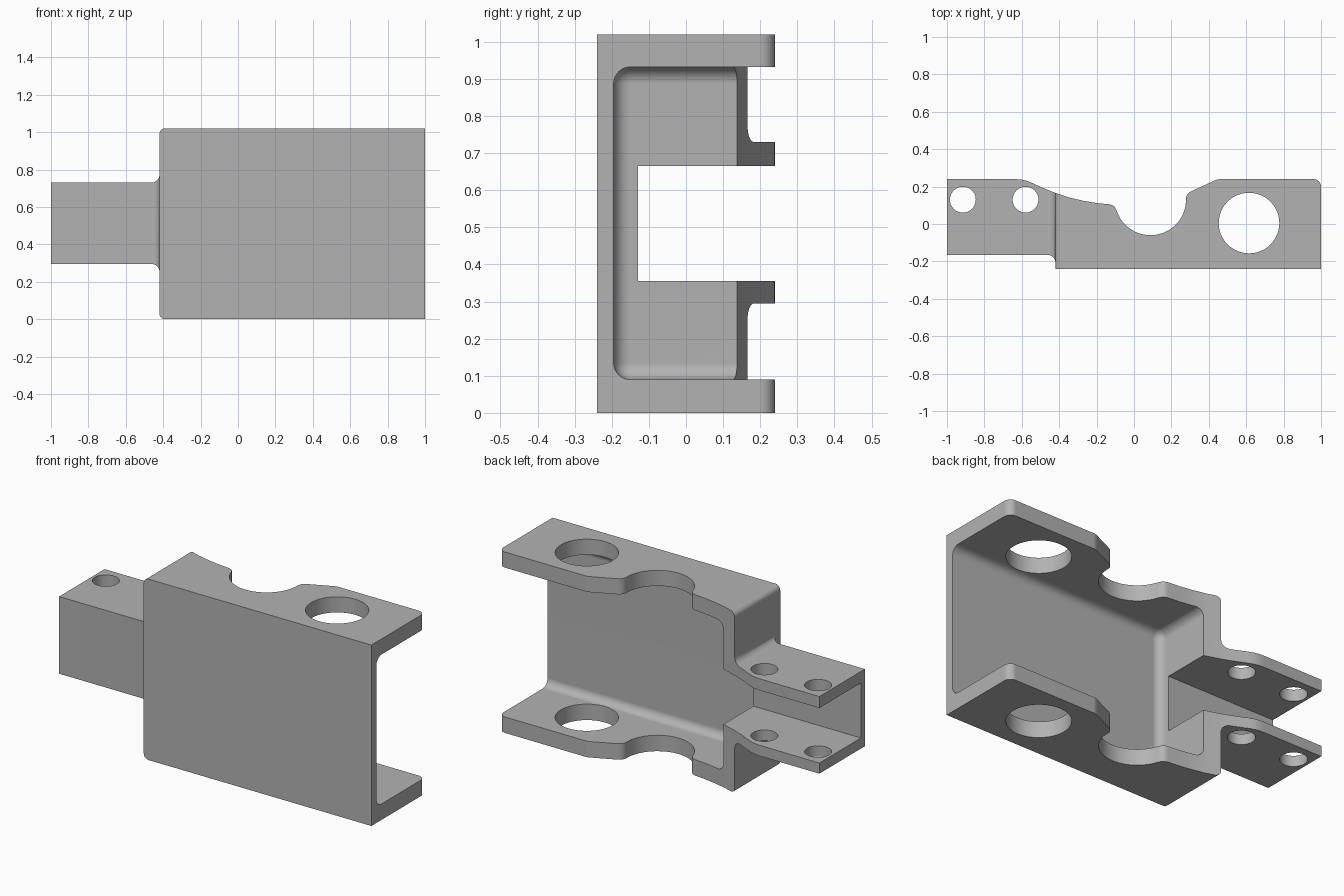
import bpy, bmesh
from math import sin, cos, pi, radians, atan2

cube = bpy.data.objects.get("Cube")
if cube:
    bpy.data.objects.remove(cube, do_unlink=True)

grey = bpy.data.materials.new("plain grey")
grey.use_nodes = True
grey.diffuse_color = (0.45, 0.45, 0.45, 1)
grey.node_tree.nodes["Principled BSDF"].inputs["Base Color"].default_value = (0.45, 0.45, 0.45, 1)


def make(name, bm):
    bmesh.ops.recalc_face_normals(bm, faces=bm.faces[:])
    mesh = bpy.data.meshes.new(name)
    bm.to_mesh(mesh)
    bm.free()
    mesh.materials.append(grey)
    obj = bpy.data.objects.new(name, mesh)
    bpy.context.collection.objects.link(obj)
    return obj


def loft(name, rings):
    bm = bmesh.new()
    loops = [[bm.verts.new(p) for p in ring] for ring in rings]
    n = len(loops[0])
    for a, b in zip(loops, loops[1:]):
        for i in range(n):
            bm.faces.new((a[i], a[(i + 1) % n], b[(i + 1) % n], b[i]))
    bm.faces.new(loops[0])
    bm.faces.new(loops[-1])
    return make(name, bm)


def prism_z(name, outline, low=-0.2, high=1.3):
    return loft(name, [[(x, y, z) for x, y in outline] for z in (low, high)])


def box(name, x0, x1, y0, y1, z0, z1):
    return prism_z(name, [(x0, y0), (x1, y0), (x1, y1), (x0, y1)], z0, z1)


def arc(cx, cy, r, start, end, steps=8):
    angles = [radians(start + (end - start) * i / steps) for i in range(steps + 1)]
    return [(cx + r * cos(a), cy + r * sin(a)) for a in angles]


def bevel(obj, radius, rule):
    bm = bmesh.new()
    bm.from_mesh(obj.data)
    edges = [e for e in bm.edges if rule(*[v.co for v in e.verts])]
    bmesh.ops.bevel(bm, geom=edges, offset=radius, segments=8, profile=0.5, affect='EDGES')
    bm.to_mesh(obj.data)
    bm.free()


def combine(target, other, operation):
    mod = target.modifiers.new(operation.lower(), 'BOOLEAN')
    mod.operation, mod.solver, mod.object = operation, 'EXACT', other
    bpy.context.view_layer.objects.active = target
    bpy.ops.object.modifier_apply(modifier=mod.name)
    bpy.data.objects.remove(other, do_unlink=True)


# Main block, rounded at its two left-hand corners
bracket = box("channel_bracket", -0.42, 1, -0.24, 0.4, 0, 1.02)
bevel(bracket, 0.03, lambda a, b: max(a.x, b.x) < -0.4 and abs(a.y - b.y) > 0.1)

# Narrow tongue, flaring where it meets the block
flare = 0.042
stations = [(-1, 0)]
for i in range(9):
    t = i / 8 * pi / 2
    stations.append((-0.42 - flare + flare * sin(t), flare * (1 - cos(t))))
stations.append((-0.38, flare))
tongue = loft("tongue", [[(x, -0.165 - e, 0.295 - e), (x, 0.4, 0.295 - e),
                          (x, 0.4, 0.73 + e), (x, -0.165 - e, 0.73 + e)] for x, e in stations])
combine(bracket, tongue, 'UNION')

# Main cavity with filleted inner corners
cavity = box("cavity", -0.33, 1.3, -0.195, 0.6, 0.09, 0.932)
bevel(cavity, 0.045, lambda a, b: (a.x + b.x < 2.5 and a.y + b.y < 1.1
                                   and (a.x + b.x < -0.6 or a.y + b.y < -0.3)))
combine(bracket, cavity, 'DIFFERENCE')

# Slot through the tongue and end wall
combine(bracket, box("slot", -1.2, -0.2, -0.13, 0.6, 0.355, 0.665), 'DIFFERENCE')

# Side silhouette shared by both flanges
outline = [(-1.1, -0.5), (1, -0.5)]
outline += arc(0.96, 0.2, 0.04, 0, 90)
outline += [(0.46, 0.24), (0.445, 0.238), (0.43, 0.232), (0.31, 0.177)]
outline += [(0.294, 0.168), (0.283, 0.155), (0.278, 0.14)]
outline += arc(0.088, 0.13, 0.19, 0, -162, 32)
outline += [(-0.102, 0.09), (-0.114, 0.1), (-0.13, 0.105)]
outline += [(-0.2, 0.112), (-0.27, 0.124), (-0.34, 0.14), (-0.42, 0.166), (-0.48, 0.19)]
outline += [(-0.55, 0.222), (-0.58, 0.233), (-0.605, 0.238), (-0.635, 0.24), (-1.1, 0.24)]
combine(bracket, prism_z("silhouette", outline), 'INTERSECT')

# Pin holes and flange holes
for x, y, r in ((-0.915, 0.13, 0.069), (-0.58, 0.13, 0.069), (0.615, 0.005, 0.162)):
    combine(bracket, prism_z("hole", arc(x, y, r, 0, 360, 48)[:-1]), 'DIFFERENCE')

# Smooth fillets and bores, with flat faces kept flat
bpy.ops.object.select_all(action='DESELECT')
bracket.select_set(True)
bpy.context.view_layer.objects.active = bracket
bpy.ops.object.shade_smooth_by_angle(angle=radians(30))
weighted = bracket.modifiers.new("weighted_normals", 'WEIGHTED_NORMAL')
weighted.keep_sharp = True
